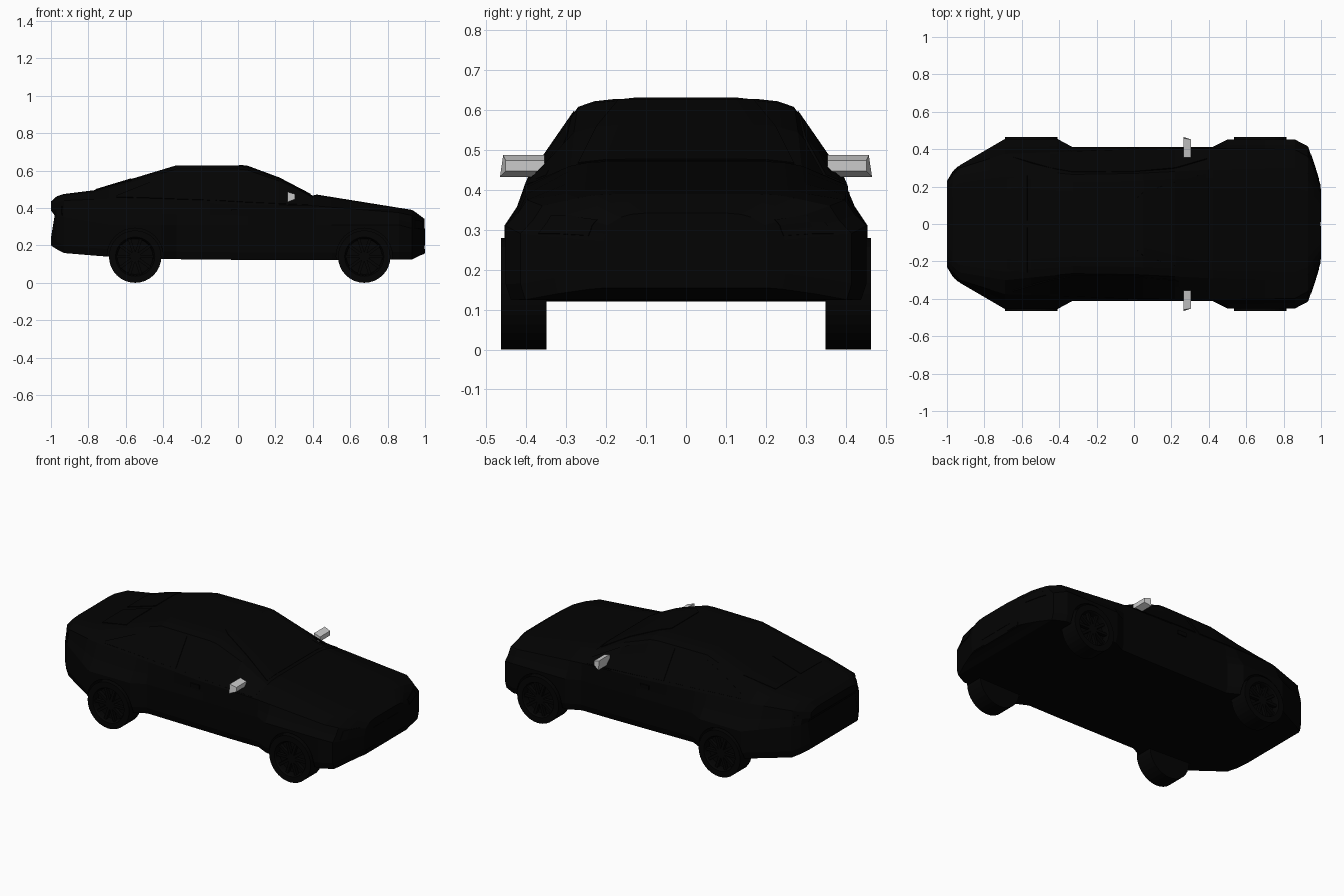
import bpy, bmesh, math

if "Cube" in bpy.data.objects:
    bpy.data.objects.remove(bpy.data.objects["Cube"])

black = bpy.data.materials.new("black_paint")
black.diffuse_color = (0.001, 0.001, 0.001, 1)
black.use_nodes = True
black.node_tree.nodes["Principled BSDF"].inputs["Base Color"].default_value = black.diffuse_color


def finish(name, bm, mat=black, mirror=False):
    bmesh.ops.recalc_face_normals(bm, faces=bm.faces)
    me = bpy.data.meshes.new(name)
    bm.to_mesh(me)
    bm.free()
    ob = bpy.data.objects.new(name, me)
    bpy.context.collection.objects.link(ob)
    if mat:
        me.materials.append(mat)
    if mirror:
        ob.modifiers.new("mirror", 'MIRROR').use_axis = (False, True, False)
    return ob


def lerp(curve, x):
    if x <= curve[0][0]:
        return curve[0][1]
    for (a, u), (b, v) in zip(curve, curve[1:]):
        if x <= b:
            return u + (v - u) * (x - a) / max(b - a, 1e-9)
    return curve[-1][1]


# Lines of the car along its length
TOP = [(-1, .435), (-.975, .46), (-.93, .475), (-.77, .495), (-.33, .628), (0, .628), (.05, .623),
       (.22, .56), (.4, .466), (.42, .472), (.93, .39), (.96, .37), (1, .34)]
BOTTOM = [(-1, .2), (-.94, .16), (-.7, .14), (-.4, .127), (.3, .12), (.93, .125), (.98, .15), (1, .155)]
WIDTH = [(-1, .23), (-.97, .28), (-.93, .315), (-.69, .455), (-.41, .455), (-.33, .412),
         (.44, .412), (.5, .452), (.86, .452), (.93, .415), (.96, .33), (1, .2)]
SHOULDER = [(-1, .36), (-.93, .35), (-.69, .31), (.86, .31), (.9, .3), (1, .27)]
BELT_Y = [(-1, .22), (-.93, .3), (-.69, .375), (-.33, .388), (0, .4), (.4, .405), (.86, .398),
          (.93, .36), (.96, .3), (1, .19)]
BELT_Z = [(-1, .42), (-.93, .44), (-.69, .45), (0, .42), (.4, .412), (.86, .375), (.93, .36), (1, .31)]
RAIL_Y = [(-1, .2), (-.93, .26), (-.69, .3), (-.33, .265), (0, .27), (.4, .29), (.86, .3), (.93, .27), (1, .16)]
RAIL_DROP = [(-1, .01), (-.77, .015), (-.33, .02), (.05, .02), (.4, .012), (1, .01)]


def section(x):
    zb, w, zt, ry = lerp(BOTTOM, x), lerp(WIDTH, x), lerp(TOP, x), lerp(RAIL_Y, x)
    zs, by, bz, drop = lerp(SHOULDER, x), lerp(BELT_Y, x), lerp(BELT_Z, x), lerp(RAIL_DROP, x)
    return [(0, zb), (w * .97, zb), (w, zb + .04), (w, zs), (by + .45 * (w - by), zs + .45 * (bz - zs)),
            (by, bz), (ry, zt - drop), (ry * .85, zt - .3 * drop), (ry * .65, zt), (0, zt)]


def on_side(x, z):
    return (x, lerp([(q, p) for p, q in section(x)[1:7]], z), z)


def on_top(x, y):
    return (x, y, lerp([(p, q) for p, q in reversed(section(x)[5:])], abs(y)))


# Lofted body shell, with the tail folded inwards below its lip
bm = bmesh.new()
rings = []
for x in (-1, -.97, -.93, -.77, -.69, -.55, -.41, -.33, -.15, 0, .05, .22, .4, .42, .5, .7, .86, .93, .96, .985, .998):
    s = section(x)
    rings.append([bm.verts.new((x, y, z)) for y, z in s + [(-y, z) for y, z in s[-2:0:-1]]])
for i in (3, -3):
    rings[0][i].co.x = -.98
for a, b in zip(rings, rings[1:]):
    for i in range(len(a)):
        j = (i + 1) % len(a)
        bm.faces.new((a[i], a[j], b[j], b[i]))
for r in (rings[0], rings[-1]):
    half = len(r) // 2
    for i in range(half):
        ids = dict.fromkeys((i, i + 1, len(r) - i - 1, (len(r) - i) % len(r)))
        bm.faces.new([r[k] for k in ids])
body = finish("body", bm)


# Lathe around the y axis, for wheels and arch cutters
def lathe(name, profile, x, zc, n=32, mat=black):
    bm = bmesh.new()
    rows = [[bm.verts.new((x + r * math.cos(t), y, zc + r * math.sin(t)))
             for t in (2 * math.pi * k / n for k in range(n))] for r, y in profile]
    for a, b in zip(rows, rows[1:]):
        for i in range(n):
            j = (i + 1) % n
            bm.faces.new((a[i], a[j], b[j], b[i]))
    bm.faces.new(rows[0])
    bm.faces.new(rows[-1])
    return finish(name, bm, mat, True)


def box(bm, lo, hi):
    vs = bmesh.ops.create_cube(bm, size=1)["verts"]
    for v in vs:
        v.co = [l + (c + .5) * (h - l) for l, h, c in zip(lo, hi, v.co)]
    return vs


# Wheels with arches, recessed rims and spokes
for label, x in (("rear", -.55), ("front", .675)):
    cutter = lathe(label + "_arch_cutter", [(.15, .345), (.15, .6)], x, .142, mat=None)
    cutter.hide_render = True
    cutter.display_type = 'WIRE'
    cut = body.modifiers.new("arch", 'BOOLEAN')
    cut.operation, cut.object, cut.solver = 'DIFFERENCE', cutter, 'EXACT'
    lathe(label + "_wheels", [(.11, .35), (.14, .35), (.14, .464), (.105, .464),
                              (.1, .455), (.095, .425), (.03, .425), (.025, .452)], x, .14)
    bm = bmesh.new()
    for k in range(10):
        vs = box(bm, (.018, .432, -.008), (.1, .452, .008))
        t = 2 * math.pi * k / 10
        for v in vs:
            a, b = v.co.x, v.co.z
            v.co.x = x + a * math.cos(t) - b * math.sin(t)
            v.co.z = .14 + a * math.sin(t) + b * math.cos(t)
    finish(label + "_spokes", bm, mirror=True)


# Thin panels laid on the body: rows of (x, from, to)
def panel(name, rows, place, n=3, mirror=True):
    bm = bmesh.new()
    grid = [[bm.verts.new(place(x, a + (b - a) * k / n)) for k in range(n + 1)] for x, a, b in rows]
    for p, q in zip(grid, grid[1:]):
        for k in range(n):
            bm.faces.new((p[k], p[k + 1], q[k + 1], q[k]))
    m = finish(name, bm, mirror=mirror).modifiers.new("thickness", 'SOLIDIFY')
    m.thickness, m.offset = .007, 0


panel("front_side_window", [(-.12, .44, .595), (0, .433, .595), (.05, .43, .587), (.22, .422, .525),
                            (.39, .414, .435)], on_side)
panel("rear_side_window", [(-.65, .458, .465), (-.45, .452, .545), (-.33, .447, .59), (-.15, .441, .595)], on_side)
panel("windscreen", [(.005, -.13, .13), (.05, -.17, .17), (.22, -.225, .225), (.385, -.27, .27)],
      on_top, 8, False)
panel("rear_deck_panel", [(-.76, .02, .22), (-.68, .02, .24), (-.57, .02, .26)], on_top, 4)
panel("headlamp", [(.945, .29, .335), (.96, .29, .335), (.985, .285, .325)], on_side)
panel("tail_lamp", [(-.96, .36, .41), (-.94, .36, .41)], on_side)

# Door handles, grille and tail bar
bm = bmesh.new()
box(bm, (-.035, .395, .37), (.025, .41, .395))
finish("door_handle", bm, mirror=True)
bm = bmesh.new()
box(bm, (.98, .01, .2), (1, .12, .29))
box(bm, (.98, .1, .16), (1, .19, .18))
finish("grille", bm, mirror=True)
bm = bmesh.new()
box(bm, (-.992, -.21, .385), (-.97, .21, .41))
finish("tail_bar", bm)

# Door mirrors: tapered grey housings
bm = bmesh.new()
for v in box(bm, (.265, .355, .432), (.305, .466, .487)):
    if v.co.x > .28:
        v.co.z = .447 if v.co.z < .46 else .474
        if v.co.y > .4:
            v.co.y = .452
    elif v.co.y > .4 and v.co.z > .46:
        v.co.y = .458
finish("door_mirror", bm, None, True)
